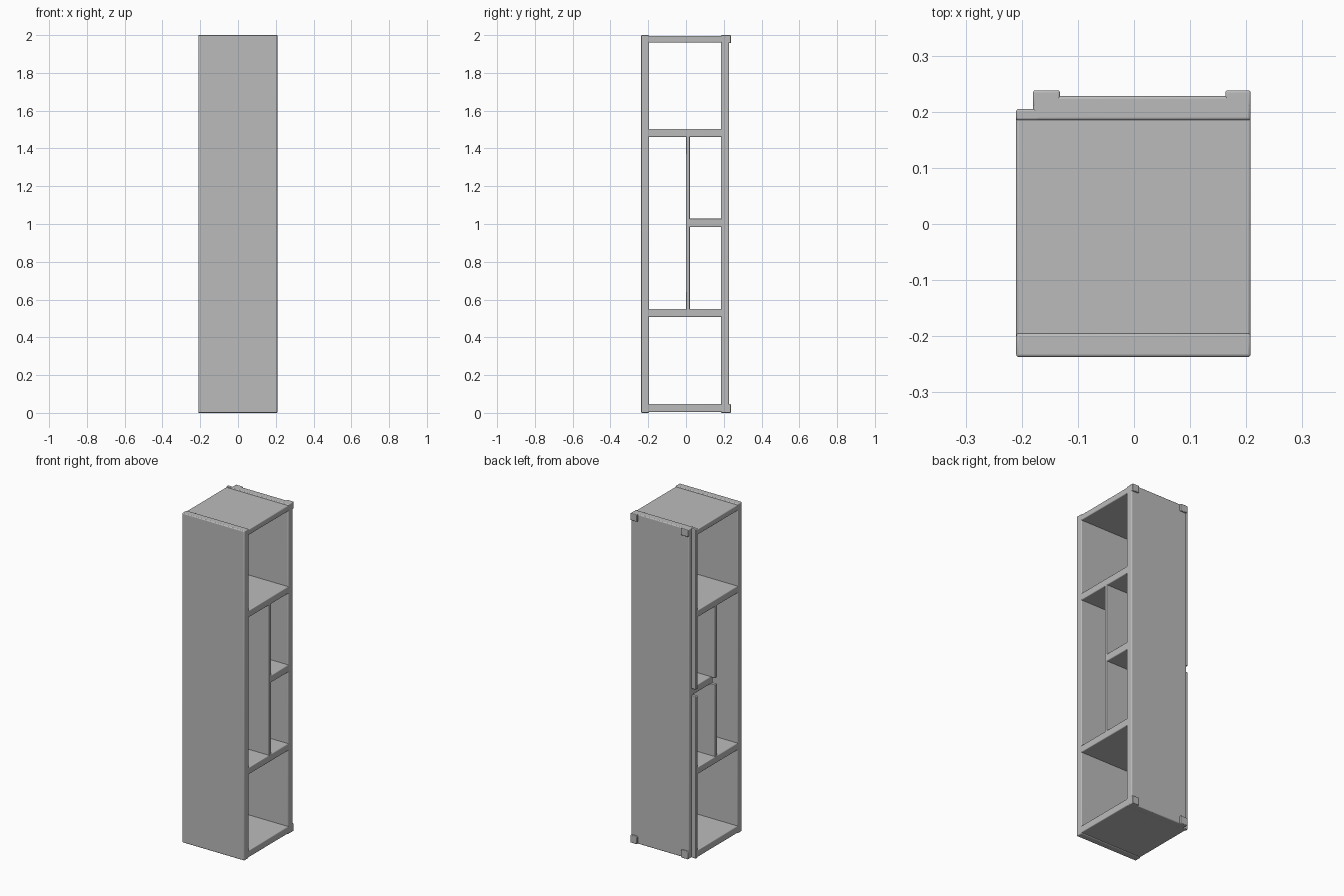
import bpy
import bmesh

cube = bpy.data.objects.get("Cube")
if cube:
    bpy.data.objects.remove(cube, do_unlink=True)

grey = bpy.data.materials.new("plain grey")
grey.use_nodes = True
grey.diffuse_color = (0.5, 0.5, 0.5, 1)
grey.node_tree.nodes["Principled BSDF"].inputs["Base Color"].default_value = (0.5, 0.5, 0.5, 1)


def box(name, x, y, z, bevel=0.005):
    """Softened box from three (low, high) ranges."""
    bm = bmesh.new()
    bmesh.ops.create_cube(bm, size=1)
    for v in bm.verts:
        for i, (low, high) in enumerate((x, y, z)):
            v.co[i] = low if v.co[i] < 0 else high
    mesh = bpy.data.meshes.new(name)
    bm.to_mesh(mesh)
    bm.free()
    mesh.materials.append(grey)
    ob = bpy.data.objects.new(name, mesh)
    bpy.context.collection.objects.link(ob)
    mod = ob.modifiers.new("soft edges", "BEVEL")
    mod.width = bevel
    mod.segments = 3
    bpy.ops.object.select_all(action="DESELECT")
    ob.select_set(True)
    bpy.context.view_layer.objects.active = ob
    bpy.ops.object.shade_smooth_by_angle()
    return ob


LEFT, RIGHT = 0.208, -0.21
RECESS = -0.18
FRONT, FRONT_IN = -0.237, -0.195
BACK_IN, BACK = 0.185, 0.228
full = (RIGHT, LEFT)

# Tall closed panels
box("front_panel", full, (FRONT, FRONT_IN), (0, 2))
box("back_panel", (RECESS, LEFT), (BACK_IN, BACK), (0, 2))

# Narrow edge strip behind the recess, split at the middle shelf
for name, z in (("lower", (0, 0.985)), ("upper", (1.025, 2))):
    box(name + "_back_edge_strip", (RIGHT, RECESS + 0.012), (BACK_IN, 0.205), z, 0.004)

# Full depth horizontal boards
for name, z in (("bottom_board", (0.004, 0.047)), ("lower_shelf", (0.507, 0.55)),
                ("upper_shelf", (1.46, 1.503)), ("top_board", (1.96, 1.995))):
    box(name, full, (FRONT_IN - 0.012, BACK_IN + 0.012), z)

# Upright divider with a notch at its edge, and the small middle shelf
box("divider", (RECESS, LEFT), (0, 0.02), (0.54, 1.47), 0.003)
for name, z in (("lower", (0.54, 0.985)), ("upper", (1.025, 1.47))):
    box(name + "_divider_edge", (RIGHT, RECESS + 0.012), (0, 0.02), z, 0.003)
box("middle_shelf", (RECESS, LEFT), (0.01, BACK_IN + 0.012), (0.983, 1.028))

# Small tabs on the back corners
for side, x in (("right", (RECESS, -0.132)), ("left", (0.163, LEFT))):
    for level, z in (("bottom", (0, 0.047)), ("top", (1.957, 2))):
        box(f"{level}_{side}_back_tab", x, (BACK - 0.02, 0.238), z, 0.004)
